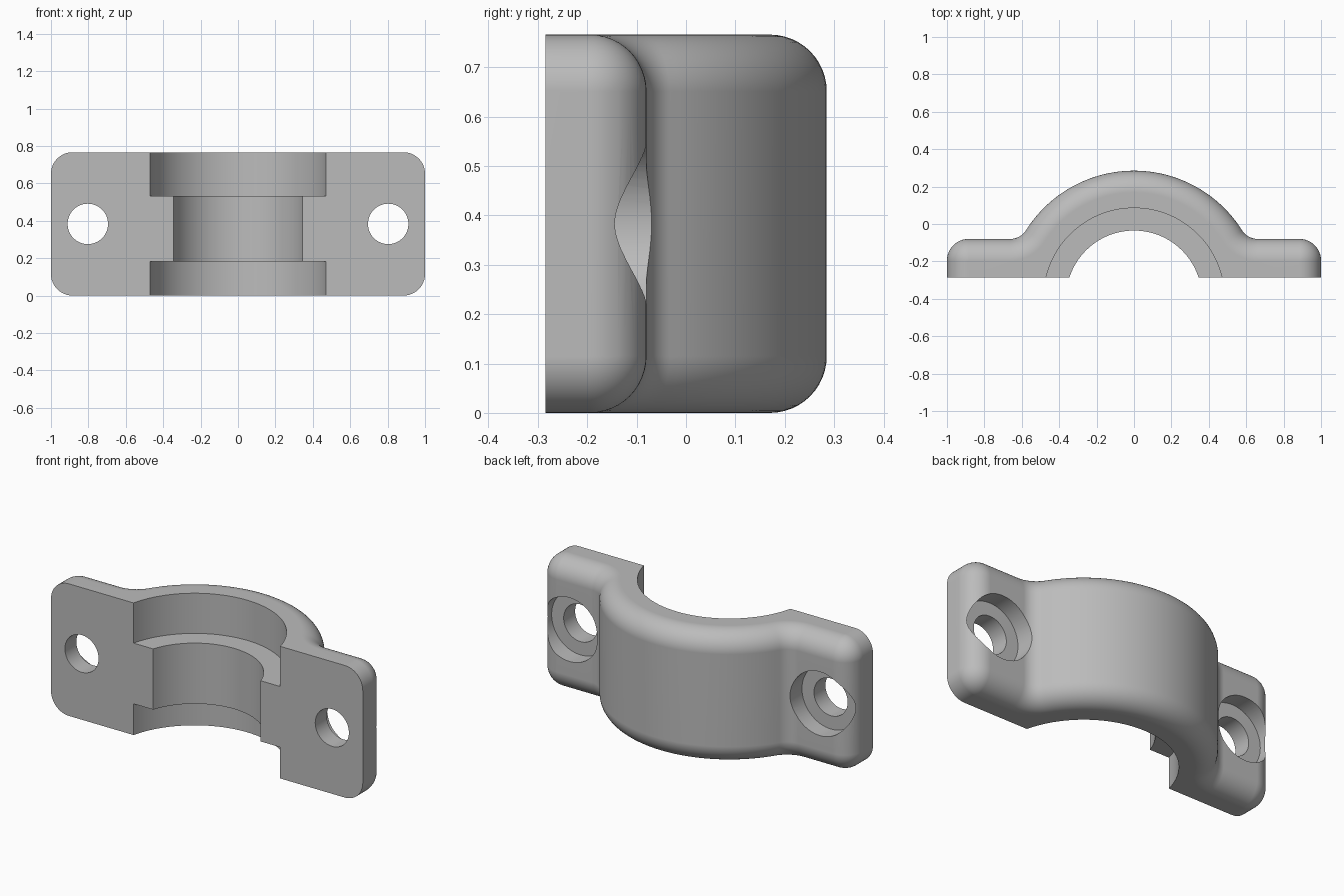
import bpy, bmesh
from math import sin, cos, pi, atan2, hypot, sqrt, radians
from mathutils import Matrix

cube = bpy.data.objects.get("Cube")
if cube:
    bpy.data.objects.remove(cube, do_unlink=True)

HEIGHT, FRONT = 0.766, -0.285
AXIS_Y = -0.398                 # centre of the bore and arch
ARCH_R, BORE_R, RIB_R = 0.683, 0.4835, 0.363
FLANGE_Y = -0.08                # back face of the bolt flanges
ROUND, COVE = 0.115, 0.10       # outer rounding, inside fillet
RIB_Z = (0.181, 0.533)
HOLE_X, HOLE_R, SINK_R, SINK_Y = 0.803, 0.108, 0.185, -0.18

grey = bpy.data.materials.new("plain grey")
grey.use_nodes = True
colour = (0.5, 0.5, 0.5, 1)
grey.diffuse_color = colour
grey.node_tree.nodes["Principled BSDF"].inputs["Base Color"].default_value = colour


def arc(cx, cy, r, start, end, steps):
    angles = [start + (end - start) * i / steps for i in range(steps + 1)]
    return [(cx + r * cos(a), cy + r * sin(a)) for a in angles]


def outline(inset):
    """Plan outline of the clamp, moved inward on all but the front."""
    cove_y = FLANGE_Y + COVE
    rise = cove_y - AXIS_Y
    cove_x = sqrt((ARCH_R + COVE) ** 2 - rise ** 2)
    lean = atan2(rise, cove_x)
    half = [(1 - inset, FRONT)]
    half += arc(1 - ROUND, FLANGE_Y - ROUND, ROUND - inset, 0, pi / 2, 12)
    half += arc(cove_x, cove_y, COVE + inset, -pi / 2, lean - pi, 10)
    half += arc(0, AXIS_Y, ARCH_R - inset, lean, pi / 2, 32)[1:]
    return half + [(-x, y) for x, y in reversed(half[:-1])]


def mesh_object(name, bm):
    mesh = bpy.data.meshes.new(name)
    bm.to_mesh(mesh)
    bm.free()
    obj = bpy.data.objects.new(name, mesh)
    bpy.context.collection.objects.link(obj)
    mesh.materials.append(grey)
    return obj


# Clamp body: outlines stacked up in z, drawn in at both ends for the rounding
steps = 12
layers = []
for i in range(steps + 1):
    a = pi / 2 * i / steps
    layers.append((ROUND * (1 - cos(a)), ROUND * (1 - sin(a))))
layers += [(HEIGHT - z, inset) for z, inset in reversed(layers)]

bm = bmesh.new()
rings = [[bm.verts.new((x, y, z)) for x, y in outline(inset)] for z, inset in layers]
for low, high in zip(rings, rings[1:]):
    for i in range(len(low)):
        j = (i + 1) % len(low)
        bm.faces.new((low[i], low[j], high[j], high[i]))
bm.faces.new(rings[0])
bm.faces.new(rings[-1])
bmesh.ops.remove_doubles(bm, verts=bm.verts, dist=1e-5)
bmesh.ops.recalc_face_normals(bm, faces=bm.faces)
body = mesh_object("bearing_clamp_half", bm)


def cut(r, start, end, axis, x=0.0, segments=64):
    """Cut a round hole along z (the bore) or y (a bolt hole)."""
    tool = bmesh.new()
    mid = (start + end) / 2
    if axis == "z":
        place = Matrix.Translation((0, AXIS_Y, mid))
    else:
        place = Matrix.Translation((x, mid, HEIGHT / 2)) @ Matrix.Rotation(radians(90), 4, "X")
    bmesh.ops.create_cone(tool, cap_ends=True, segments=segments, radius1=r, radius2=r,
                          depth=end - start, matrix=place)
    cutter = mesh_object("cutter", tool)
    cutter.hide_render = True
    mod = body.modifiers.new("cut", "BOOLEAN")
    mod.operation, mod.solver, mod.object = "DIFFERENCE", "EXACT", cutter
    bpy.ops.object.modifier_apply(modifier=mod.name)
    bpy.data.objects.remove(cutter, do_unlink=True)


bpy.ops.object.select_all(action="DESELECT")
bpy.context.view_layer.objects.active = body
body.select_set(True)

# Stepped bore with a narrower rib between two seats
cut(RIB_R, -0.1, HEIGHT + 0.1, "z", segments=128)
cut(BORE_R, -0.1, RIB_Z[0], "z", segments=128)
cut(BORE_R, RIB_Z[1], HEIGHT + 0.1, "z", segments=128)

# Bolt holes, sunk from the back
for side in (-1, 1):
    cut(HOLE_R, -0.5, 0.1, "y", side * HOLE_X)
    cut(SINK_R, SINK_Y, 0.3, "y", side * HOLE_X)

bpy.ops.object.shade_smooth_by_angle(angle=radians(30))
flat = body.modifiers.new("even shading", "WEIGHTED_NORMAL")
flat.keep_sharp = True
